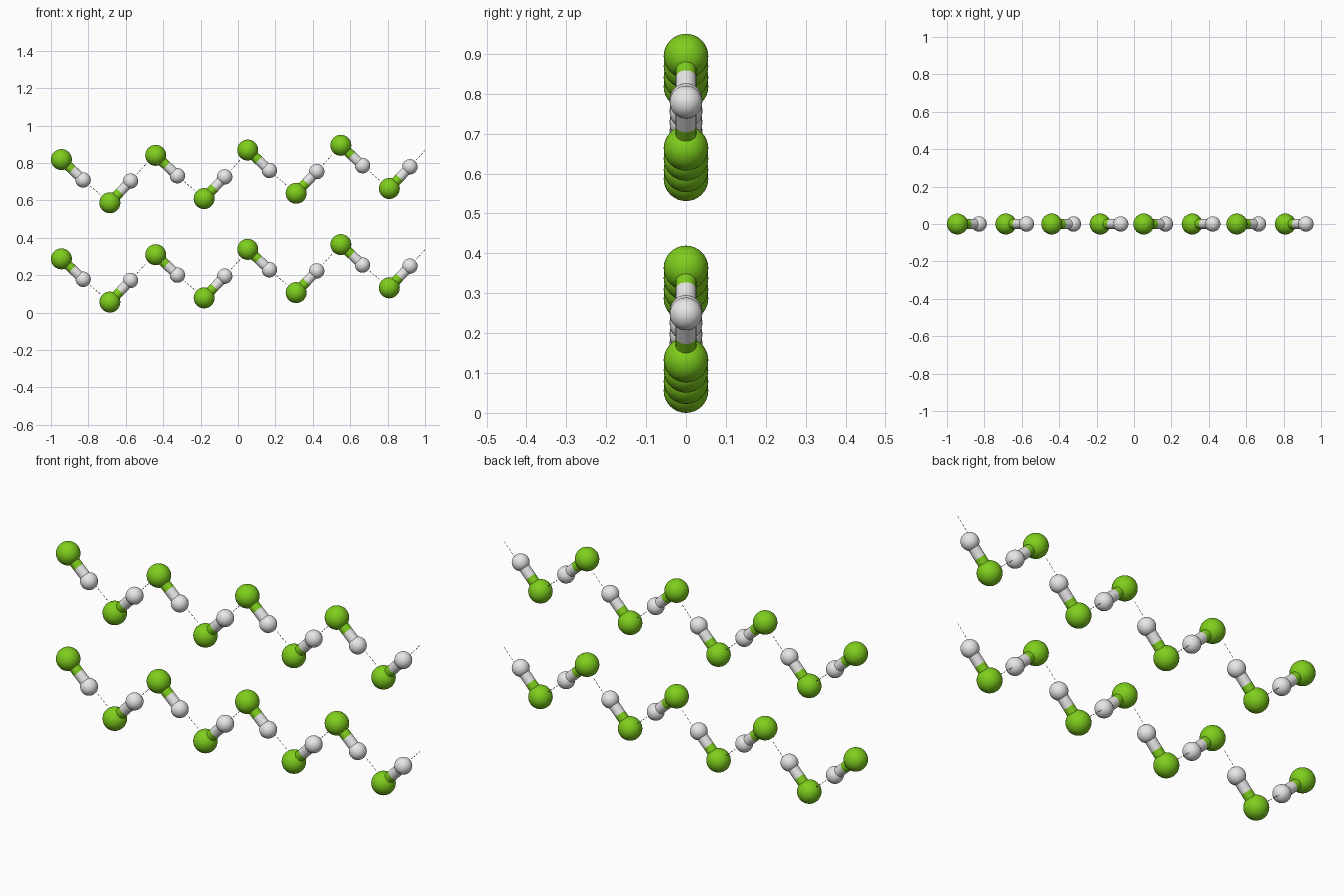
import bpy
from mathutils import Vector

if "Cube" in bpy.data.objects:
    bpy.data.objects.remove(bpy.data.objects["Cube"])


def material(name, rgb):
    m = bpy.data.materials.new(name)
    m.diffuse_color = (*rgb, 1)
    m.use_nodes = True
    m.node_tree.nodes["Principled BSDF"].inputs["Base Color"].default_value = m.diffuse_color
    return m


GREEN = material("leaf green", (0.21, 0.62, 0.012))
WHITE = material("light grey", (0.80, 0.80, 0.80))
GREY = material("mid grey", (0.22, 0.22, 0.22))

R_BIG, R_SMALL, R_BOND = 0.056, 0.041, 0.026
DASH_WIDTH, DASH_Y = 0.003, 0.015
STEP = Vector((0.498, 0, 0.0254))      # repeat along a chain
CHAIN_RISE = 0.531                     # spacing of the two chains


def finish(name, mat):
    ob = bpy.context.object
    ob.name = name
    ob.data.materials.append(mat)
    bpy.ops.object.shade_smooth_by_angle()


def ball(name, pos, radius, mat):
    bpy.ops.mesh.primitive_uv_sphere_add(segments=32, ring_count=16,
                                         radius=radius, location=pos)
    finish(name, mat)


def rod(name, a, b, radius, mat):
    d = b - a
    bpy.ops.mesh.primitive_cylinder_add(vertices=24, radius=radius, depth=d.length,
                                        location=(a + b) / 2,
                                        rotation=d.to_track_quat('Z', 'Y').to_euler())
    finish(name, mat)


def dashes(start, d, count=5):
    # flat ribbon dashes facing front and back
    side = Vector((-d.z, 0, d.x)) * DASH_WIDTH / 2
    off = Vector((0, DASH_Y, 0))
    verts, faces = [], []
    for k in range(count):
        a = start + off + d * (0.030 + k * 0.0195)
        b = a + d * 0.012
        faces.append([len(verts) + j for j in range(4)])
        verts += [a - side, b - side, b + side, a + side]
    me = bpy.data.meshes.new("dashed_link")
    me.from_pydata(verts, [], faces)
    me.materials.append(GREY)
    bpy.context.collection.objects.link(bpy.data.objects.new("dashed_link", me))


def molecule(big, offset, next_big):
    # two atoms with a two-tone bond
    small = big + offset
    mid = (big + small) / 2
    ball("large_atom", big, R_BIG, GREEN)
    ball("small_atom", small, R_SMALL, WHITE)
    rod("bond_green_half", big, mid, R_BOND, GREEN)
    rod("bond_grey_half", mid, small, R_BOND, WHITE)
    dashes(small, (next_big - small).normalized())


# two parallel zigzag chains of eight molecules
for chain in range(2):
    lift = Vector((0, 0, chain * CHAIN_RISE))
    for i in range(4):
        # the second pair sits slightly further along
        base = STEP * i + lift + (Vector((0.006, 0, -0.003)) if i == 1 else Vector())
        high = Vector((-0.944, 0, 0.287)) + base
        low = Vector((-0.685, 0, 0.056)) + base
        molecule(high, Vector((0.116, 0, -0.109)), low)
        molecule(low, Vector((0.110, 0, 0.116)), high + STEP)
